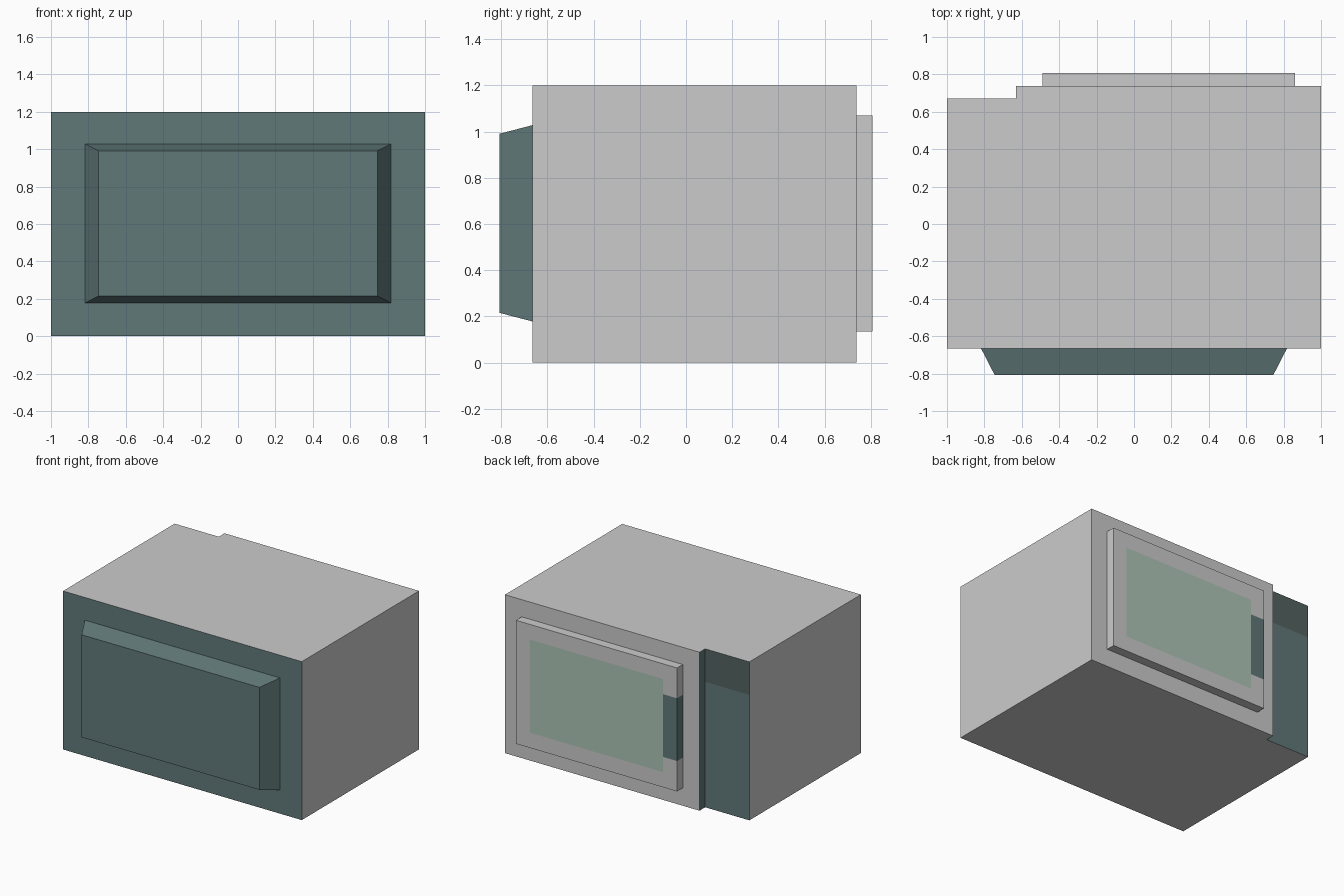
import bpy, bmesh
from mathutils import Vector

if "Cube" in bpy.data.objects:
    bpy.data.objects.remove(bpy.data.objects["Cube"])

FRONT, PANEL, REAR, DEPTH = -0.665, 0.67, 0.738, 0.807


def colour(name, rgb):
    m = bpy.data.materials.new(name)
    m.diffuse_color = (*rgb, 1)
    m.use_nodes = True
    m.node_tree.nodes["Principled BSDF"].inputs["Base Color"].default_value = m.diffuse_color
    return m


MATS = [colour("light_grey", (0.8, 0.8, 0.8)), colour("dark_teal", (0.12, 0.19, 0.19)),
        colour("green_glass", (0.42, 0.56, 0.47)), colour("display_dark", (0.085, 0.125, 0.12))]


def prism(profile, z0, z1):
    """Extrude an xy outline from z0 to z1."""
    bm = bmesh.new()
    face = bm.faces.new([bm.verts.new((x, y, z0)) for x, y in profile])
    ext = bmesh.ops.extrude_face_region(bm, geom=[face])["geom"]
    verts = [g for g in ext if isinstance(g, bmesh.types.BMVert)]
    bmesh.ops.translate(bm, verts=verts, vec=(0, 0, z1 - z0))
    bmesh.ops.recalc_face_normals(bm, faces=bm.faces)
    return bm


def cut(bm, axis, value, test):
    """Split the chosen faces along an axis-aligned plane."""
    faces = [f for f in bm.faces if test(f.calc_center_median(), f.normal)]
    geom = set(faces)
    for f in faces:
        geom.update(f.edges, f.verts)
    co, no = Vector(), Vector()
    co[axis], no[axis] = value, 1
    bmesh.ops.bisect_plane(bm, geom=list(geom), plane_co=co, plane_no=no, dist=1e-5)
    bm.normal_update()


def paint(bm, index, test):
    for f in bm.faces:
        if test(f.calc_center_bounds(), f.normal):
            f.material_index = index


def finish(name, bm):
    mesh = bpy.data.meshes.new(name)
    bm.to_mesh(mesh)
    bm.free()
    for m in MATS:
        mesh.materials.append(m)
    obj = bpy.data.objects.new(name, mesh)
    bpy.context.collection.objects.link(obj)


# Cabinet with stepped control panel and display strip
bm = prism([(-1, FRONT), (1, FRONT), (1, REAR), (-0.63, REAR), (-0.63, PANEL), (-1, PANEL)], 0, 1.2)
on_panel = lambda c, n: n.y > 0.9 and c.x < -0.63
cut(bm, 2, 0.95, on_panel)
paint(bm, 1, lambda c, n: n.y < -0.9 or on_panel(c, n) or (n.x < -0.9 and c.x > -0.9))
paint(bm, 3, lambda c, n: on_panel(c, n) and c.z > 0.95)
finish("cabinet", bm)

# Raised door with glass window and grip patch wrapping its edge
bm = prism([(-0.49, REAR), (0.86, REAR), (0.86, DEPTH), (-0.49, DEPTH)], 0.135, 1.07)
outer = lambda c, n: n.y > 0.9
edge = lambda c, n: n.x < -0.9
grip = lambda c, n: (outer(c, n) and c.x < -0.373) or edge(c, n)
window = lambda c, n: outer(c, n) and -0.373 < c.x < 0.743
for x in (-0.373, 0.743):
    cut(bm, 0, x, outer)
for z in (0.25, 0.955):
    cut(bm, 2, z, window)
for z in (0.365, 0.84):
    cut(bm, 2, z, grip)
paint(bm, 1, lambda c, n: grip(c, n) and 0.365 < c.z < 0.84)
paint(bm, 2, lambda c, n: window(c, n) and 0.25 < c.z < 0.955)
finish("door", bm)

# Tapered housing bulge on the opposite side
bm = bmesh.new()
bmesh.ops.create_cube(bm, size=1)
for v in bm.verts:
    outside = v.co.y < 0
    hx, hz = (0.745, 0.388) if outside else (0.818, 0.425)
    v.co = (hx if v.co.x > 0 else -hx, -DEPTH if outside else FRONT,
            0.603 + (hz if v.co.z > 0 else -hz))
paint(bm, 1, lambda c, n: True)
finish("housing_bulge", bm)
